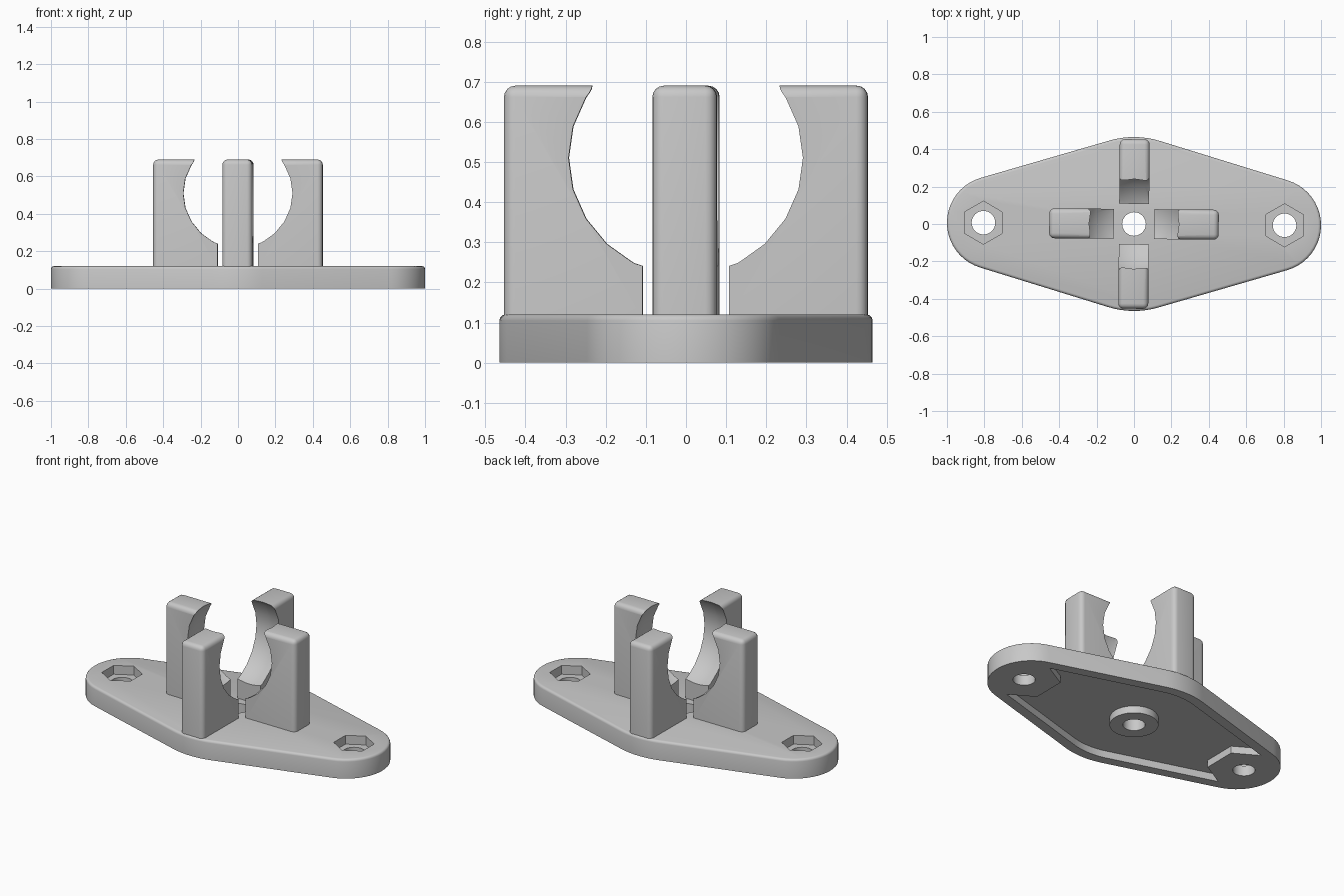
import bpy, bmesh, math
from mathutils import Vector

old = bpy.data.objects.get("Cube")
if old:
    bpy.data.objects.remove(old)

TWIST = math.radians(-0.5)
PLATE_TOP = 0.12
HOLE_X = 0.805

grey = bpy.data.materials.new("light_grey")
grey.use_nodes = True
colour = (0.58, 0.58, 0.58, 1)
grey.diffuse_color = colour
grey.node_tree.nodes["Principled BSDF"].inputs["Base Color"].default_value = colour


def finish(name, bm):
    bmesh.ops.recalc_face_normals(bm, faces=bm.faces)
    mesh = bpy.data.meshes.new(name)
    bm.to_mesh(mesh)
    bm.free()
    mesh.materials.append(grey)
    obj = bpy.data.objects.new(name, mesh)
    bpy.context.collection.objects.link(obj)
    return obj


def prism(name, outline, low, high, round_top=0):
    bm = bmesh.new()
    face = bm.faces.new([bm.verts.new((x, y, low)) for x, y in outline])
    out = bmesh.ops.extrude_face_region(bm, geom=[face])
    tops = [v for v in out["geom"] if isinstance(v, bmesh.types.BMVert)]
    bmesh.ops.translate(bm, verts=tops, vec=(0, 0, high - low))
    if round_top:
        rim = [e for e in bm.edges if all(v in tops for v in e.verts)]
        bmesh.ops.bevel(bm, geom=rim, offset=round_top, segments=3,
                        profile=0.5, affect='EDGES')
    return finish(name, bm)


def ring(x, radius, sides, start=0.0):
    return [(x + radius * math.cos(start + math.tau * i / sides),
             radius * math.sin(start + math.tau * i / sides)) for i in range(sides)]


def plate_outline(inset=0.0):
    # Tangent-joined arcs: a wide middle circle and two smaller end circles
    mid, end, x = 0.465 - inset, 0.25 - inset, 0.75
    lean = math.asin((mid - end) / x)
    side = math.pi / 2 - lean
    arcs = ((x, end, -side, side, 20), (0, mid, side, math.pi - side, 8),
            (-x, end, math.pi - side, math.pi + side, 20),
            (0, mid, math.pi + side, math.tau - side, 8))
    return [(cx + r * math.cos(a + (b - a) * i / n), r * math.sin(a + (b - a) * i / n))
            for cx, r, a, b, n in arcs for i in range(n + 1)]


def cut(obj, cutter):
    cutter.hide_render = True
    mod = obj.modifiers.new("cut", 'BOOLEAN')
    mod.operation = 'DIFFERENCE'
    mod.solver = 'EXACT'
    mod.object = cutter
    bpy.context.view_layer.objects.active = obj
    bpy.ops.object.modifier_apply(modifier=mod.name)
    bpy.data.objects.remove(cutter)


def smooth(obj):
    bpy.ops.object.select_all(action='DESELECT')
    obj.select_set(True)
    bpy.context.view_layer.objects.active = obj
    bpy.ops.object.shade_smooth_by_angle(angle=math.radians(32))


# Base plate with a rounded upper rim
plate = prism("base_plate", plate_outline(), 0, PLATE_TOP, 0.015)

# Hollow underside, leaving a central boss and a hexagonal boss at each end
hollow = prism("underside_hollow", plate_outline(0.06), -0.05, 0.045)
cut(hollow, prism("centre_boss", ring(0, 0.138, 32), -0.1, 0.1))
for s in (-1, 1):
    cut(hollow, prism("end_boss", ring(s * HOLE_X, 0.208, 6, math.pi / 6), -0.1, 0.1))
    cut(hollow, prism("end_block", [(s * 0.8, -0.4), (s * 1.1, -0.4),
                                    (s * 1.1, 0.4), (s * 0.8, 0.4)], -0.1, 0.1))
cut(plate, hollow)

# Nut pockets and bolt holes
for s in (-1, 1):
    cut(plate, prism("nut_pocket", ring(s * HOLE_X, 0.115, 6, math.pi / 6), 0.065, 0.2))
for x in (-HOLE_X, 0, HOLE_X):
    cut(plate, prism("bolt_hole", ring(x, 0.063, 32), -0.1, 0.2))
plate.rotation_euler.z = TWIST
smooth(plate)

# One upright arm, rounded on the outside and the top
bm = bmesh.new()
bmesh.ops.create_cube(bm, size=1)
inner, outer, half, low, high = 0.108, 0.453, 0.08, 0.11, 0.69
for v in bm.verts:
    v.co = Vector((outer if v.co.x > 0 else inner, math.copysign(half, v.co.y),
                   high if v.co.z > 0 else low))
rounded = []
for e in bm.edges:
    a, b = (v.co for v in e.verts)
    m = (a + b) / 2
    on_top_side = m.z > high - 0.01 and m.x > inner + 0.01
    upright_outer = m.x > outer - 0.01 and abs(a.z - b.z) > 0.1
    if on_top_side or upright_outer:
        rounded.append(e)
bmesh.ops.bevel(bm, geom=rounded, offset=0.028, segments=4, profile=0.5, affect='EDGES')
arm = finish("left_arm", bm)

# Round socket scooped out of the arm
bm = bmesh.new()
bmesh.ops.create_uvsphere(bm, u_segments=24, v_segments=12, radius=0.303)
bmesh.ops.translate(bm, verts=bm.verts, vec=(0, 0, 0.51))
cut(arm, finish("ball_socket", bm))
smooth(arm)

# The four arms stand in a cross
arm.rotation_euler.z = TWIST
for i, name in enumerate(("back_arm", "right_arm", "front_arm"), 1):
    other = bpy.data.objects.new(name, arm.data)
    other.rotation_euler.z = TWIST + i * math.pi / 2
    bpy.context.collection.objects.link(other)
